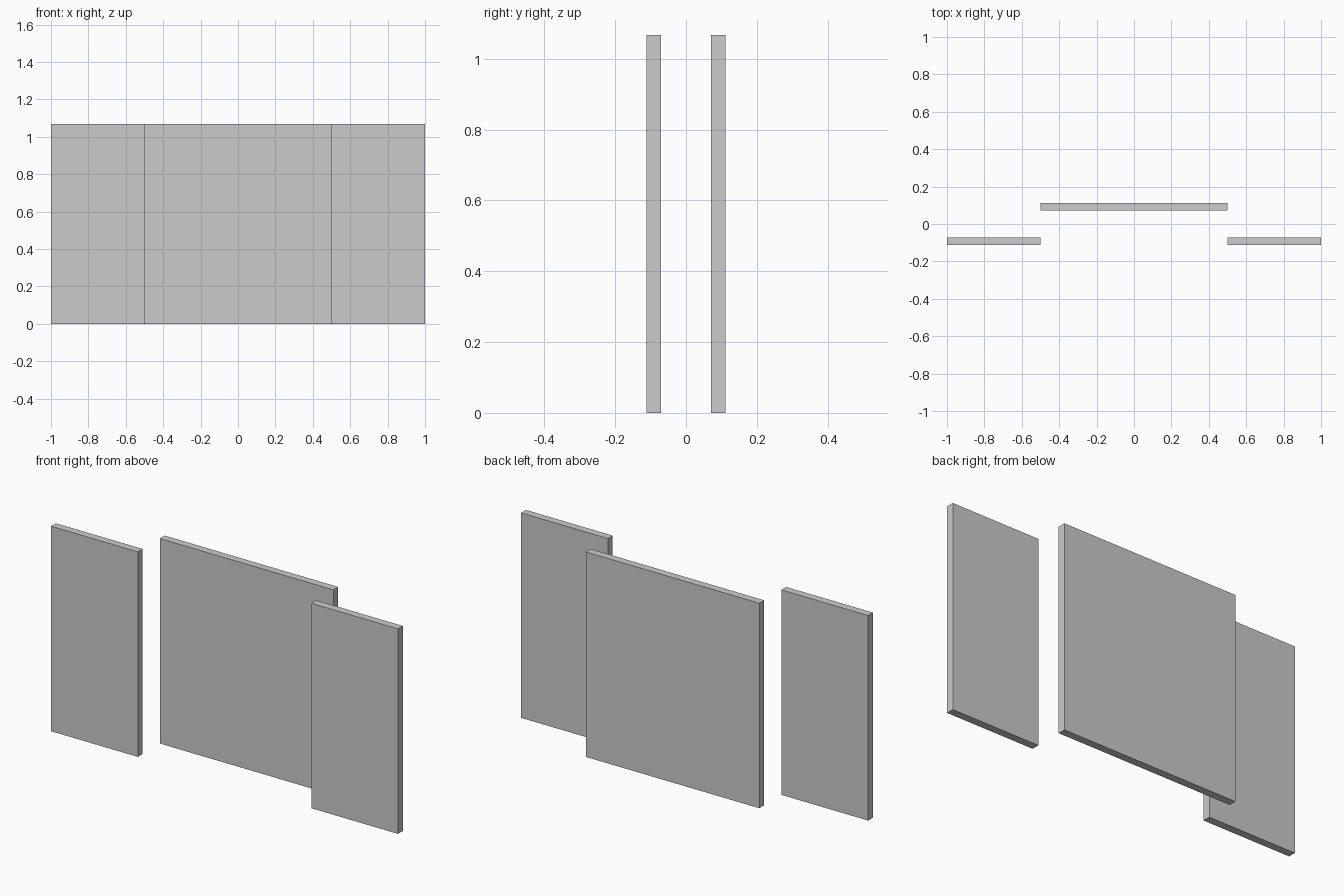
import bpy

if "Cube" in bpy.data.objects:
    bpy.data.objects.remove(bpy.data.objects["Cube"])

HEIGHT = 1.068
THICKNESS = 0.04
OFFSET = 0.091  # distance of each panel's mid-plane from y = 0


def panel(name, x, y, width):
    bpy.ops.mesh.primitive_cube_add(size=1, location=(x, y, HEIGHT / 2))
    ob = bpy.context.object
    ob.name = name
    ob.scale = (width, THICKNESS, HEIGHT)
    bpy.ops.object.transform_apply(location=False, rotation=False, scale=True)
    return ob


# Wide sliding panel at the back
panel("center_panel", 0, OFFSET, 1.0)

# Narrow panels at the front, one on each side
for side, sign in (("left", -1), ("right", 1)):
    panel(side + "_panel", sign * 0.75, -OFFSET, 0.5)
